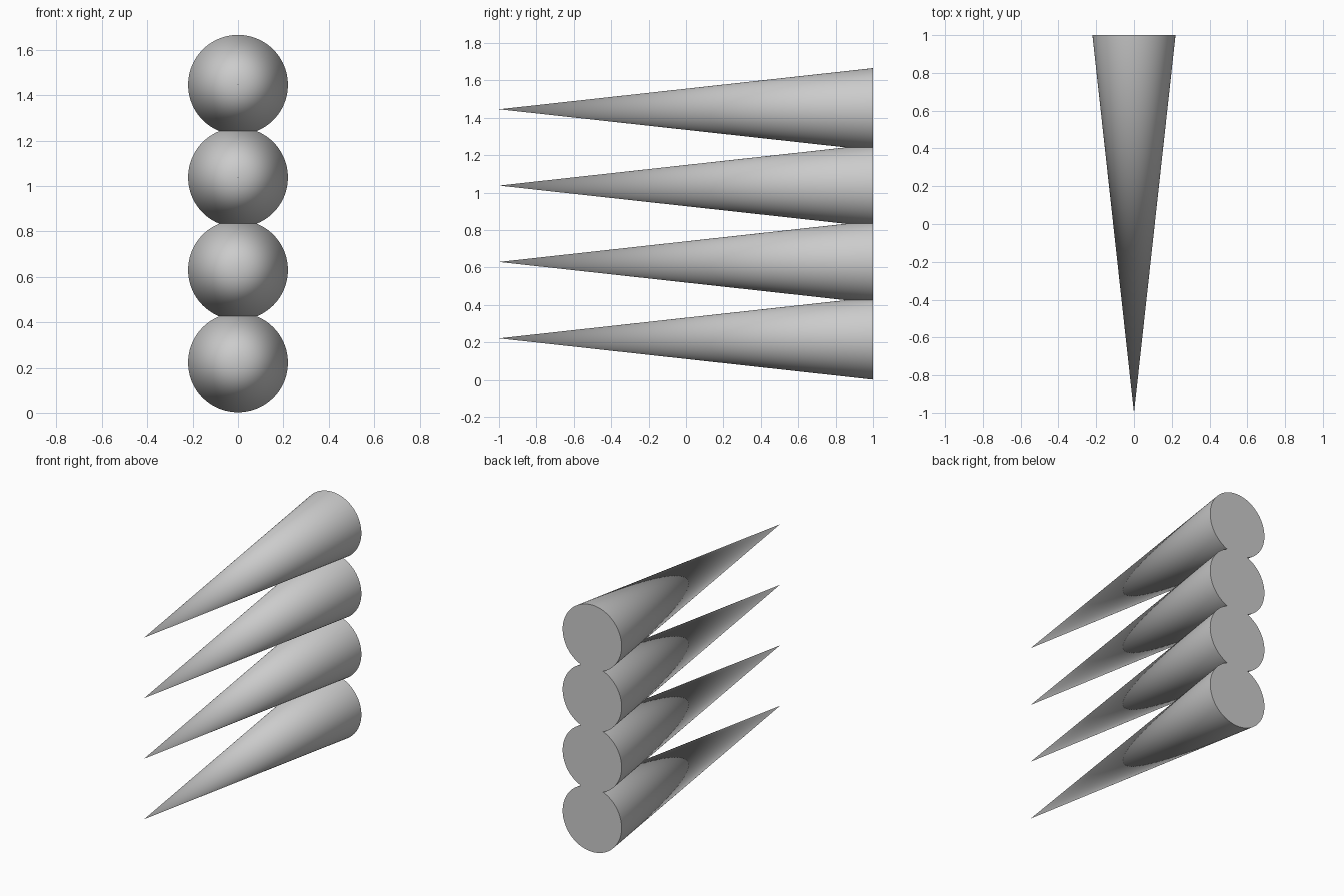
import bpy
import math

if "Cube" in bpy.data.objects:
    bpy.data.objects.remove(bpy.data.objects["Cube"])

RADIUS = 0.22
LENGTH = 2.0
SPACING = 0.408
FIRST_Z = 0.222


def spike(name, z):
    # Cone lying along y: point to the front, flat base to the back
    bpy.ops.mesh.primitive_cone_add(
        vertices=96, radius1=RADIUS, radius2=0, depth=LENGTH,
        location=(0, 0, z), rotation=(math.radians(90), 0, 0))
    ob = bpy.context.object
    ob.name = name
    bpy.ops.object.transform_apply(location=False, rotation=True, scale=False)
    bpy.ops.object.shade_smooth_by_angle(angle=math.radians(30))
    return ob


# Vertical stack of four slightly overlapping spikes
for i in range(4):
    spike(f"spike_{i + 1}", FIRST_Z + i * SPACING)
